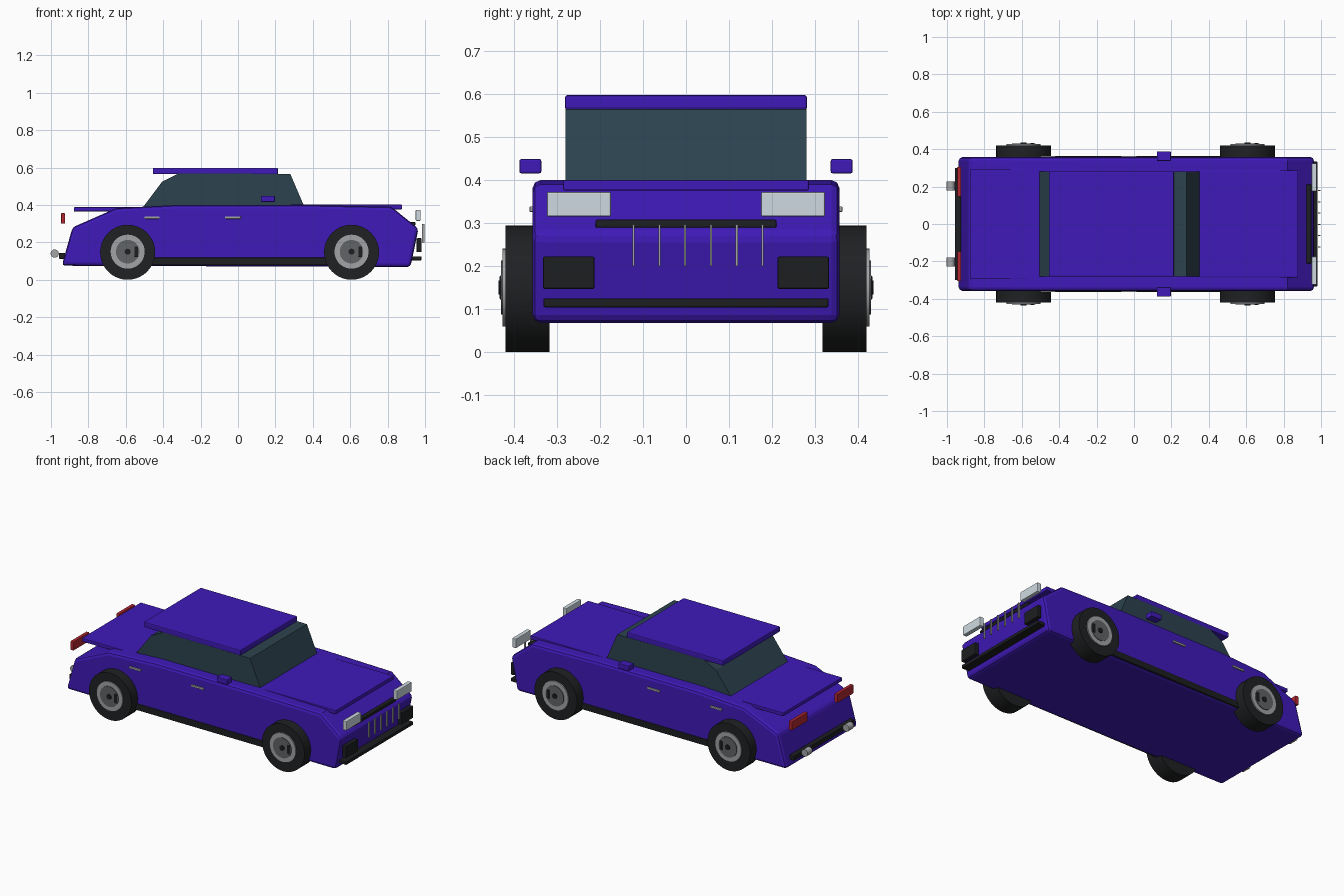
import bpy, bmesh
from math import radians

if "Cube" in bpy.data.objects:
    bpy.data.objects.remove(bpy.data.objects["Cube"])


def material(name, r, g, b):
    m = bpy.data.materials.new(name)
    m.diffuse_color = (r, g, b, 1)
    m.use_nodes = True
    m.node_tree.nodes["Principled BSDF"].inputs["Base Color"].default_value = m.diffuse_color
    return m


PAINT = material("paint", 0.05, 0.01, 0.48)
GLASS = material("glass", 0.025, 0.055, 0.077)
BLACK = material("black_trim", 0.012, 0.013, 0.015)
RUBBER = material("rubber", 0.014, 0.015, 0.016)
LAMP = material("lamp", 0.62, 0.70, 0.75)
RED = material("tail_red", 0.45, 0.02, 0.03)
CHROME = material("chrome", 0.36, 0.37, 0.38)
STEEL = material("steel", 0.12, 0.125, 0.13)


def finish(ob, mat, bevel=0.0, segments=2):
    ob.data.materials.append(mat)
    if bevel:
        mod = ob.modifiers.new("bevel", "BEVEL")
        mod.width, mod.segments = bevel, segments
        mod.limit_method = "ANGLE"
        mod.angle_limit = radians(50)
    return ob


def new_object(name, bm):
    bmesh.ops.recalc_face_normals(bm, faces=bm.faces)
    me = bpy.data.meshes.new(name)
    bm.to_mesh(me)
    bm.free()
    ob = bpy.data.objects.new(name, me)
    bpy.context.collection.objects.link(ob)
    return ob


def box(name, x, y, z, mat, bevel=0.004):
    """Box from (min, max) ranges."""
    bm = bmesh.new()
    bmesh.ops.create_cube(bm, size=1)
    for v in bm.verts:
        v.co = [(r[0] + r[1]) / 2 + c * (r[1] - r[0]) for r, c in zip((x, y, z), v.co)]
    return finish(new_object(name, bm), mat, bevel)


def box_pair(name, x, y, z, mat, bevel=0.004):
    """The same box on both sides of the car."""
    box(name + "_left", x, y, z, mat, bevel)
    box(name + "_right", x, (-y[1], -y[0]), z, mat, bevel)


def extrude_profile(name, pts, half, mat, bevel=0.0):
    """Side profile in x, z pulled across the width."""
    bm = bmesh.new()
    face = bm.faces.new([bm.verts.new((x, -half, z)) for x, z in pts])
    out = bmesh.ops.extrude_face_region(bm, geom=[face])["geom"]
    bmesh.ops.translate(bm, vec=(0, 2 * half, 0),
                        verts=[v for v in out if isinstance(v, bmesh.types.BMVert)])
    return finish(new_object(name, bm), mat, bevel)


def disc(name, x, z, r, y0, y1, mat, bevel=0.0, sides=40):
    """Cylinder along y."""
    bpy.ops.mesh.primitive_cylinder_add(vertices=sides, radius=r, depth=abs(y1 - y0),
                                        location=(x, (y0 + y1) / 2, z),
                                        rotation=(radians(90), 0, 0))
    ob = bpy.context.object
    ob.name = name
    finish(ob, mat)
    bpy.ops.object.shade_smooth_by_angle(angle=radians(30))
    if bevel:
        finish(ob, mat, bevel)
    return ob


# Body shell and cabin
extrude_profile("body", [(-0.942, 0.075), (-0.885, 0.28), (-0.65, 0.383), (-0.32, 0.4),
                         (0.35, 0.4), (0.82, 0.39), (0.965, 0.273), (0.922, 0.068)],
                0.357, PAINT, 0.018)
extrude_profile("cabin_glass", [(-0.51, 0.385), (-0.405, 0.525), (-0.315, 0.57),
                                (0.28, 0.565), (0.357, 0.385)], 0.281, GLASS)

# Roof, hood, trunk panels
box("roof", (-0.455, 0.214), (-0.282, 0.282), (0.564, 0.598), PAINT, 0.006)
box("hood", (0.28, 0.877), (-0.286, 0.286), (0.376, 0.401), PAINT)
box("trunk_lid", (-0.877, -0.5), (-0.292, 0.292), (0.365, 0.388), PAINT)

# Sills, handles, mirrors
box_pair("sill", (-0.5, 0.52), (0.33, 0.363), (0.078, 0.118), BLACK)
box_pair("rear_door_handle", (-0.5, -0.42), (0.35, 0.364), (0.326, 0.339), CHROME, 0.002)
box_pair("front_door_handle", (-0.07, 0.015), (0.35, 0.364), (0.326, 0.339), CHROME, 0.002)
box_pair("mirror", (0.123, 0.197), (0.337, 0.388), (0.416, 0.449), PAINT)

# Nose: lamps, grille, bumper
box_pair("headlight", (0.95, 0.977), (0.175, 0.324), (0.315, 0.373), LAMP)
box("grille_bar", (0.92, 0.948), (-0.211, 0.211), (0.289, 0.308), BLACK)
for i in range(6):
    y = -0.122 + 0.06 * i
    box(f"grille_slat_{i + 1}", (0.985, 0.996), (y - 0.0025, y + 0.0025), (0.2, 0.297), CHROME, 0)
box_pair("front_vent", (0.955, 0.981), (0.213, 0.333), (0.147, 0.222), BLACK)
box("front_bumper", (0.92, 0.981), (-0.332, 0.332), (0.104, 0.125), BLACK)

# Tail: lamps, bumper, exhausts
box_pair("tail_light", (-0.946, -0.924), (0.147, 0.305), (0.3, 0.356), RED)
box("rear_bumper", (-0.958, -0.925), (-0.3, 0.3), (0.112, 0.143), BLACK)
for side, s in (("left", 1), ("right", -1)):
    disc(f"exhaust_{side}", -0.98, 0.14, 0.022, s * 0.18, s * 0.228, CHROME, 0, 20)

# Wheels
for axle, x in (("rear", -0.59), ("front", 0.607)):
    for side, s in (("left", 1), ("right", -1)):
        n = f"{axle}_{side}"
        disc(f"tyre_{n}", x, 0.147, 0.147, s * 0.318, s * 0.42, RUBBER)
        disc(f"rim_{n}", x, 0.15, 0.091, s * 0.40, s * 0.427, CHROME)
        disc(f"rim_face_{n}", x, 0.15, 0.063, s * 0.41, s * 0.431, STEEL)
        disc(f"hub_{n}", x, 0.15, 0.016, s * 0.41, s * 0.436, BLACK, 0, 20)
        ys = sorted((s * 0.41, s * 0.434))
        box(f"brake_{n}", (x + 0.036, x + 0.056), ys, (0.122, 0.178), BLACK, 0.003)
